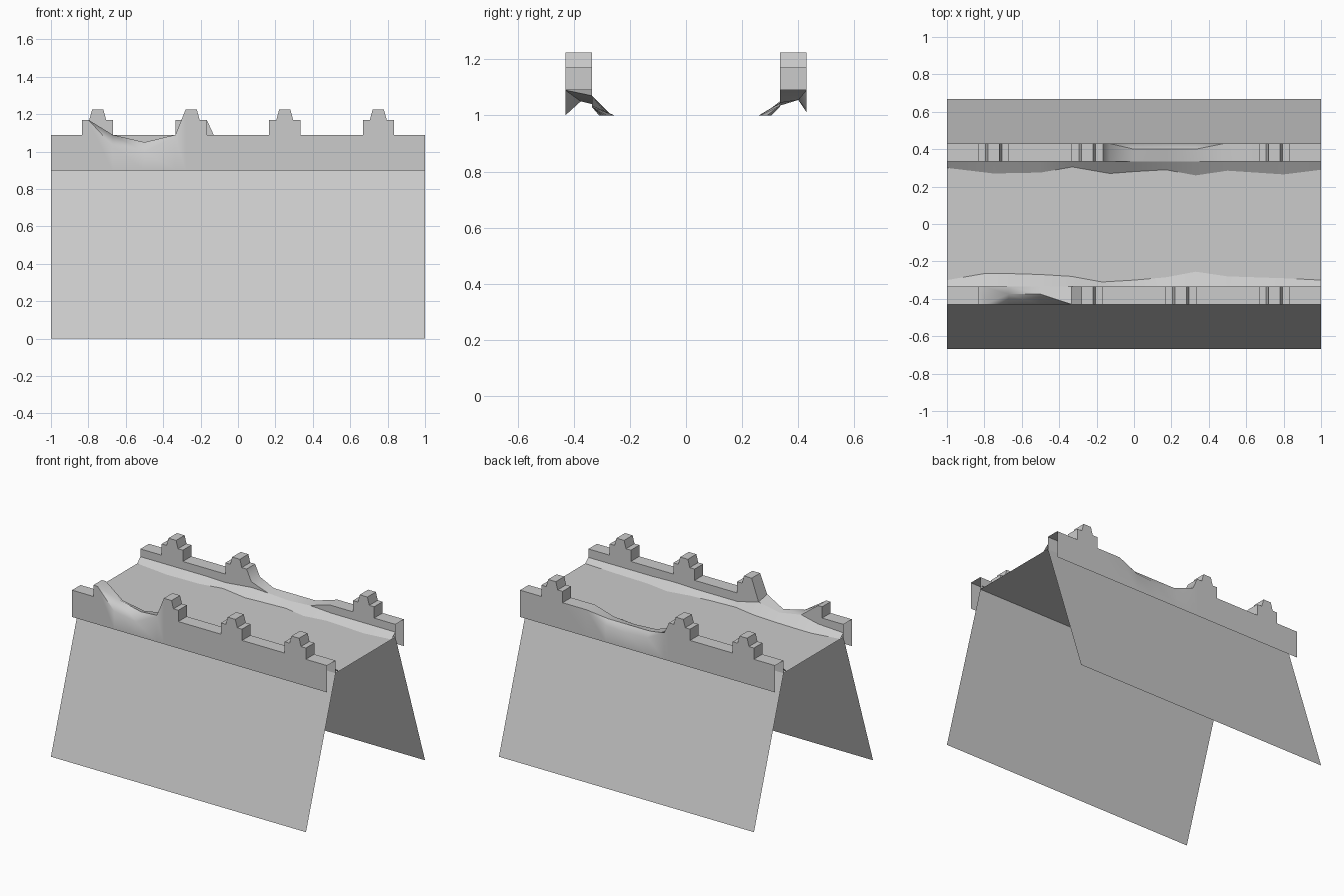
import bpy, bmesh, math

cube = bpy.data.objects.get("Cube")
if cube:
    bpy.data.objects.remove(cube, do_unlink=True)

stone = bpy.data.materials.new("grey stone")
stone.use_nodes = True
GREY = (0.6, 0.6, 0.6, 1)
stone.diffuse_color = GREY
stone.node_tree.nodes["Principled BSDF"].inputs["Base Color"].default_value = GREY

OUT, INN = 0.43, 0.335      # outer and inner faces of the parapet
FLOOR, RAIL = 1.0, 1.09     # walkway and parapet heights
STEP, PEAK = 1.17, 1.225    # merlon shoulder and top


def loft(name, rows, side, smooth=50):
    """Skin rows of (x, y, z); side -1 mirrors the rows to the front."""
    bm = bmesh.new()
    cache = {}

    def vert(p):
        key = (round(p[0], 4), round(p[1] * side, 4), round(p[2], 4))
        if key not in cache:
            cache[key] = bm.verts.new(key)
        return cache[key]

    for a, b in zip(rows, rows[1:]):
        for i in range(len(a) - 1):
            quad = [vert(p) for p in (a[i], a[i + 1], b[i + 1], b[i])]
            quad = list(dict.fromkeys(quad))
            if len(quad) < 3:
                continue
            face = bm.faces.new(quad if side > 0 else quad[::-1])
            if face.calc_area() < 1e-6:
                bm.faces.remove(face)
    mesh = bpy.data.meshes.new(name)
    bm.to_mesh(mesh)
    bm.free()
    mesh.materials.append(stone)
    obj = bpy.data.objects.new(name, mesh)
    bpy.context.collection.objects.link(obj)
    bpy.ops.object.select_all(action='DESELECT')
    obj.select_set(True)
    bpy.context.view_layer.objects.active = obj
    bpy.ops.object.shade_smooth_by_angle(angle=math.radians(smooth))
    return obj


def intact(x, z):
    """Parapet station: x, outer height, crest y, crest height, inner height."""
    return (x, z, OUT, z, z)


def merlon(cx):
    half = [(0.083, RAIL), (0.083, STEP), (0.045, STEP), (0.03, PEAK)]
    return ([intact(cx - d, z) for d, z in half]
            + [intact(cx + d, z) for d, z in reversed(half)])


def parapet(name, stations, side):
    rows = [[(x, OUT, 0.9), (x, OUT, zo), (x, yc, zc), (x, INN, zi), (x, INN, FLOOR)]
            for x, zo, yc, zc, zi in stations]
    loft(name, rows, side)


def rubble(name, stations, side):
    """Sloping debris along the foot of the parapet: x, foot y, top height."""
    loft(name, [[(x, INN, z), (x, y, FLOOR)] for x, y, z in stations], side, 60)


# Front parapet with a breach on the right
front = [intact(-1, RAIL)] + merlon(-0.75)[:2] + [
    intact(-0.8, STEP),
    (-0.67, 1.03, 0.375, 1.09, 1.07),
    (-0.5, 1.0, 0.375, 1.05, 1.04),
    (-0.335, 1.08, OUT, RAIL, 1.07),
] + merlon(-0.25)[3:] + merlon(0.25) + merlon(0.75) + [intact(1, RAIL)]
parapet("front_parapet", front, -1)

# Rear parapet with one merlon broken away
rear = [intact(-1, RAIL)] + merlon(-0.75) + merlon(-0.25)[:-1] + [
    intact(-0.13, RAIL),
    (0, 1.02, 0.4, 1.055, 1.045),
    (0.17, 1.01, 0.4, 1.055, 1.035),
    (0.33, 1.02, 0.4, 1.055, 1.045),
    intact(0.48, RAIL),
] + merlon(0.75) + [intact(1, RAIL)]
parapet("rear_parapet", rear, 1)

# Debris slopes on the walkway
rubble("front_rubble", [
    (-1, 0.3, 1.03), (-0.8, 0.265, 1.04), (-0.67, 0.265, 1.07), (-0.5, 0.27, 1.04),
    (-0.335, 0.28, 1.07), (-0.17, 0.31, 1.03), (0, 0.3, 1.03), (0.17, 0.285, 1.03),
    (0.33, 0.255, 1.035), (0.5, 0.28, 1.03), (0.8, 0.29, 1.03), (1, 0.3, 1.03)], -1)
rubble("rear_rubble", [
    (-1, 0.3, 1.035), (-0.75, 0.27, 1.035), (-0.5, 0.275, 1.035), (-0.33, 0.305, 1.03),
    (-0.13, 0.27, 1.05), (0, 0.28, 1.045), (0.17, 0.29, 1.035), (0.33, 0.26, 1.045),
    (0.5, 0.285, 1.035), (0.8, 0.265, 1.035), (1, 0.29, 1.035)], 1)

# Walkway and the two sloping side walls
loft("walkway", [[(x, INN, FLOOR), (x, -INN, FLOOR)] for x in (-1, 1)], 1)
for name, side in (("front_slope", -1), ("rear_slope", 1)):
    loft(name, [[(x, 0.667, 0), (x, INN, FLOOR)] for x in (-1, 1)], side)
